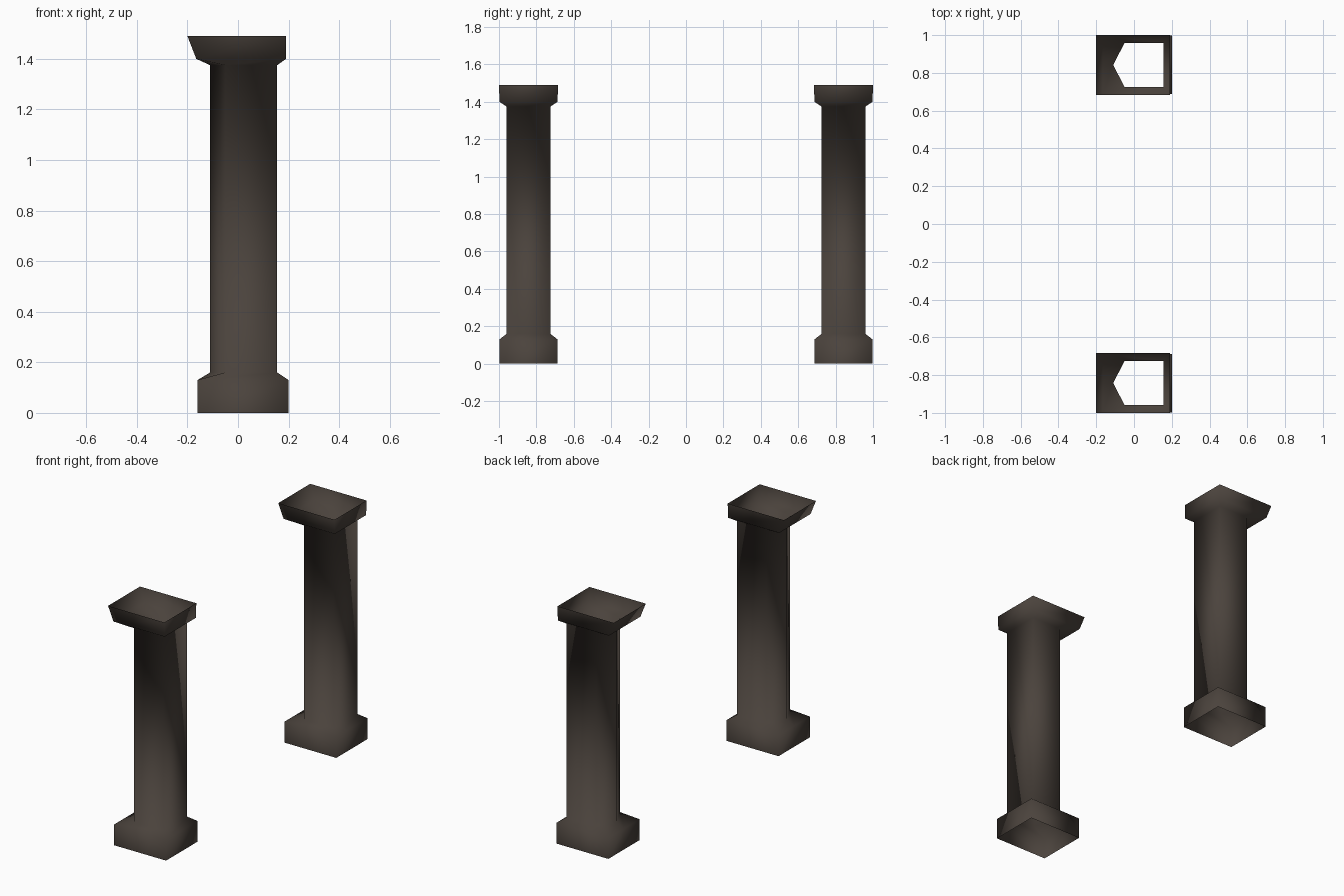
import bpy
import bmesh

if "Cube" in bpy.data.objects:
    bpy.data.objects.remove(bpy.data.objects["Cube"])

stone = bpy.data.materials.new("dark brown stone")
stone.diffuse_color = (0.07, 0.056, 0.046, 1)
stone.use_nodes = True
stone.node_tree.nodes["Principled BSDF"].inputs["Base Color"].default_value = stone.diffuse_color

# Profile rings, bottom to top: z, tip x, left corner x, right x, half depth
RINGS = [
    (0.00, -0.16, -0.16, 0.20, 0.155),    # base foot
    (0.13, -0.16, -0.16, 0.20, 0.155),    # base shoulder
    (0.16, -0.11, -0.05, 0.155, 0.117),   # shaft bottom
    (1.375, -0.11, -0.05, 0.155, 0.117),  # shaft top
    (1.40, -0.165, -0.165, 0.19, 0.155),  # capital underside
    (1.49, -0.20, -0.20, 0.19, 0.158),    # capital rim
]


def column(name, y):
    """Five-sided hollow column, open at the top and bottom."""
    bm = bmesh.new()
    loops = []
    for z, tip, left, right, d in RINGS:
        section = [(tip, 0), (left, -d), (right, -d), (right, d), (left, d)]
        loops.append([bm.verts.new((px, y + py, z)) for px, py in section])
    for low, high in zip(loops, loops[1:]):
        for i in range(5):
            j = (i + 1) % 5
            bm.faces.new((low[i], low[j], high[j], high[i])).smooth = True
    mesh = bpy.data.meshes.new(name)
    bm.to_mesh(mesh)
    bm.free()
    mesh.materials.append(stone)
    bpy.context.collection.objects.link(bpy.data.objects.new(name, mesh))


# The matching pair of columns
column("near_column", -0.842)
column("far_column", 0.842)
